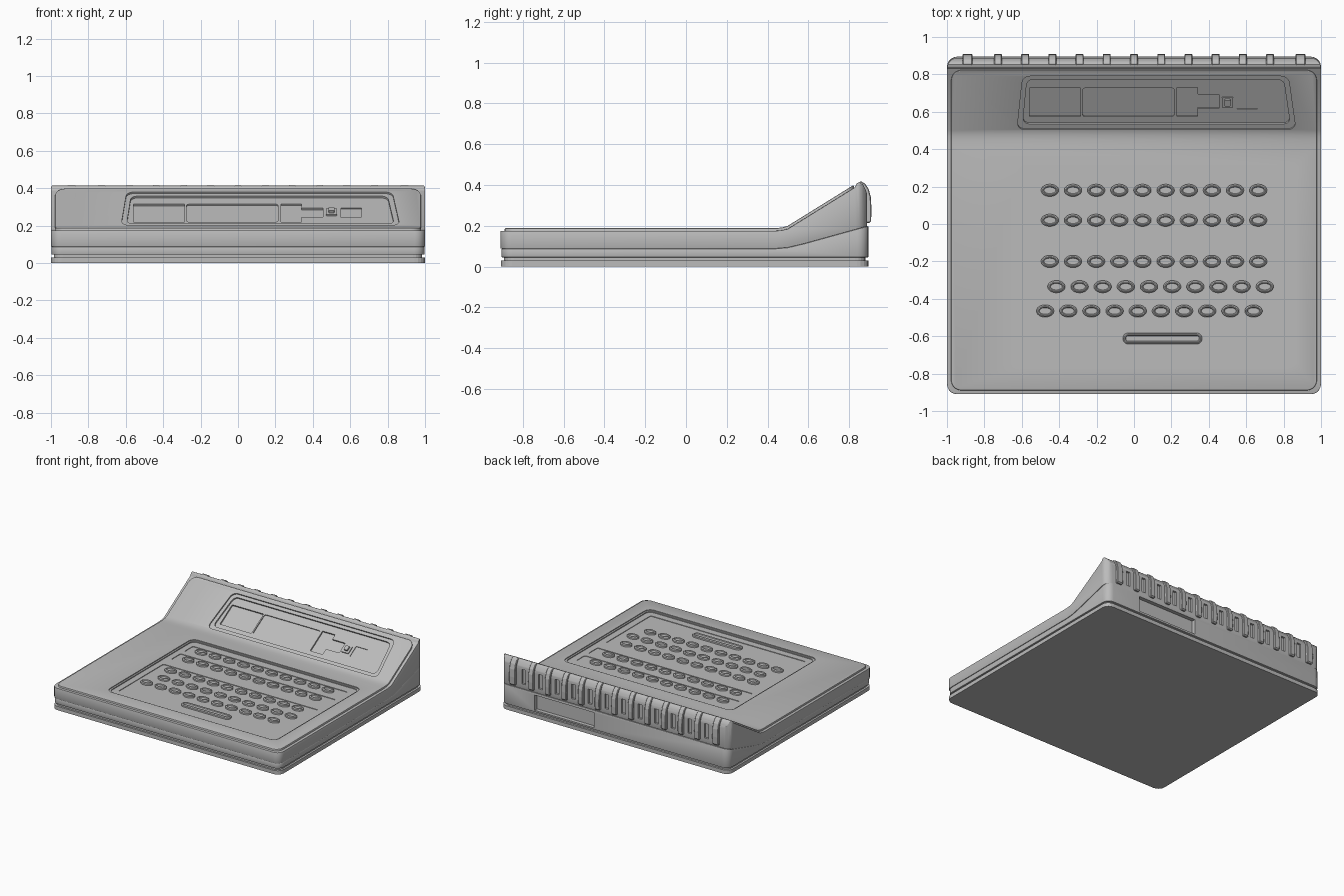
import bpy, bmesh, math
from mathutils import Matrix

cube = bpy.data.objects.get("Cube")
if cube:
    bpy.data.objects.remove(cube, do_unlink=True)

grey = bpy.data.materials.new("grey_plastic")
grey.use_nodes = True
grey.diffuse_color = (0.5, 0.5, 0.5, 1)
grey.node_tree.nodes["Principled BSDF"].inputs["Base Color"].default_value = (0.5, 0.5, 0.5, 1)

TILT = math.atan(0.62)
FLAT = Matrix.Identity(4)
SIDE = Matrix(((0, 0, 1, 0), (1, 0, 0, 0), (0, 1, 0, 0), (0, 0, 0, 1)))  # outline in y-z, depth along x
SLOPE = Matrix.Translation((0, 0.5, 0.2)) @ Matrix.Rotation(TILT, 4, 'X')
BACK = 0.888


def add(name, bm):
    bmesh.ops.recalc_face_normals(bm, faces=bm.faces)
    mesh = bpy.data.meshes.new(name)
    bm.to_mesh(mesh)
    bm.free()
    mesh.materials.append(grey)
    obj = bpy.data.objects.new(name, mesh)
    bpy.context.collection.objects.link(obj)
    return obj


def prism(name, outline, lo, hi, frame=FLAT, radius=0):
    """Extrude a 2D outline from lo to hi, optionally rounding its corners."""
    bm = bmesh.new()
    base = bm.faces.new([bm.verts.new((a, b, lo)) for a, b in outline])
    top = bmesh.ops.extrude_face_region(bm, geom=[base], use_keep_orig=True)["geom"]
    bmesh.ops.translate(bm, vec=(0, 0, hi - lo), verts=[v for v in top if isinstance(v, bmesh.types.BMVert)])
    if radius:
        walls = [e for e in bm.edges if abs(e.verts[0].co.z - e.verts[1].co.z) > 1e-5]
        bmesh.ops.bevel(bm, geom=walls, offset=radius, segments=5, profile=0.5, affect='EDGES')
    bm.transform(frame)
    return add(name, bm)


def rect(x0, x1, y0, y1):
    return [(x0, y0), (x1, y0), (x1, y1), (x0, y1)]


def on_slope(points):
    return [(x, (y - 0.5) / math.cos(TILT)) for x, y in points]


def apply(obj, kind, **settings):
    mod = obj.modifiers.new(kind.lower(), kind)
    for key, value in settings.items():
        setattr(mod, key, value)
    bpy.context.view_layer.objects.active = obj
    bpy.ops.object.modifier_apply(modifier=mod.name)


def combine(obj, tool, operation='DIFFERENCE'):
    apply(obj, 'BOOLEAN', object=tool, operation=operation, solver='EXACT')


def discard(obj):
    bpy.data.objects.remove(obj, do_unlink=True)


def rounded_case(name, profile, half, y0, y1, edge):
    """Side profile trimmed to a rounded plan, with softened edges."""
    obj = prism(name, profile, -1.1, 1.1, SIDE)
    plan = prism("plan_trim", rect(-half, half, y0, y1), -0.5, 1, FLAT, 0.055)
    combine(obj, plan, 'INTERSECT')
    discard(plan)
    apply(obj, 'BEVEL', width=edge, segments=2, limit_method='ANGLE', angle_limit=math.radians(40))
    return obj


# Bottom tray with a recessed groove above it
prism("base_plate", rect(-1, 1, -0.908, 0.895), 0, 0.03, FLAT, 0.055)
prism("base_groove", rect(-0.985, 0.985, -0.893, 0.88), 0.03, 0.046, FLAT, 0.05)

# Lower case, whose seam sweeps up toward the back
seam = [(-1, 0.088), (0.44, 0.088), (0.5, 0.093), (0.58, 0.112), (1, 0.228)]
lower = rounded_case("lower_case", [(-1, 0.045)] + seam + [(1, 0.045)], 0.997, -0.905, 0.895, 0.004)

# Upper shell with a raised ridge at the back
ridge = [(1, 0.3), (0.9, 0.315), (0.882, 0.375), (0.869, 0.4), (0.852, 0.414), (0.838, 0.408), (0.828, 0.388)]
shell_top = [(0.5, 0.185), (0.47, 0.178), (0.43, 0.174), (-1, 0.174)]
upper = rounded_case("upper_shell", seam + ridge + shell_top, 1.0, -0.91, BACK, 0.006)

# Deck: the keyboard level and the sloped instrument level
deck_top = [(-1, 0.188), (0.42, 0.188), (0.45, 0.189), (0.475, 0.192), (0.5, 0.2), (0.9, 0.448)]
deck_low = [(y, z - 0.06) for y, z in reversed(deck_top)]
deck = rounded_case("deck", deck_top + deck_low, 0.978, -0.89, 0.823, 0.006)

# Recesses: keyboard well, key row fields, instrument well and its windows
recesses = [
    (rect(-0.62, 0.865, -0.765, 0.315), 0.007, FLAT, 0.05),
    (rect(-0.607, 0.852, -0.752, 0.302), 0.0145, FLAT, 0.045),
    (rect(-0.56, 0.80, 0.125, 0.235), 0.019, FLAT, 0.015),
    (rect(-0.56, 0.80, -0.035, 0.08), 0.019, FLAT, 0.015),
    (rect(-0.56, 0.80, -0.70, -0.135), 0.019, FLAT, 0.015),
    (on_slope([(-0.625, 0.505), (0.865, 0.505), (0.825, 0.79), (-0.595, 0.79)]), 0.01, SLOPE, 0.04),
    (on_slope([(-0.595, 0.53), (0.835, 0.53), (0.80, 0.768), (-0.572, 0.768)]), 0.022, SLOPE, 0.035),
    (on_slope(rect(-0.56, -0.285, 0.562, 0.715)), 0.034, SLOPE, 0.004),
    (on_slope(rect(-0.275, 0.215, 0.562, 0.715)), 0.030, SLOPE, 0.015),
    (on_slope([(0.23, 0.562), (0.34, 0.562), (0.34, 0.605), (0.455, 0.605), (0.455, 0.682),
               (0.34, 0.682), (0.34, 0.718), (0.23, 0.718)]), 0.034, SLOPE, 0.002),
    (on_slope(rect(0.55, 0.66, 0.602, 0.682)), 0.027, SLOPE, 0.002),
]
for outline, depth, frame, radius in recesses:
    surface = 0.188 if frame is FLAT else 0
    cutter = prism("recess_cutter", outline, surface - depth, surface + 0.1, frame, radius)
    for part in (deck, upper):
        combine(part, cutter)
    discard(cutter)

# Toggle switch beside the windows
prism("switch_base", on_slope(rect(0.47, 0.53, 0.615, 0.668)), -0.03, -0.014, SLOPE, 0.004)
prism("switch_lever", on_slope(rect(0.485, 0.515, 0.628, 0.66)), -0.03, 0.0, SLOPE, 0.004)

# Vent slots along the back ridge
PITCH = 0.1455
for i in range(12):
    x = (i - 5.5) * PITCH
    cutter = prism("slot_cutter", rect(x - 0.017, x + 0.017, BACK - 0.016, 1), 0.235, 0.35)
    combine(upper, cutter)
    discard(cutter)

# Raised ribs between the slots
rib_profile = [(0.845, 0.38), (0.849, 0.416), (0.862, 0.416), (0.88, 0.405), (0.896, 0.38),
               (0.907, 0.34), (0.91, 0.28), (0.908, 0.222), (0.9, 0.214), (0.86, 0.214)]
ribs = [(i * PITCH, 0.021) for i in range(-5, 6)] + [(-0.89, 0.026), (0.89, 0.026)]
for x, half in ribs:
    rib = prism("back_rib", rib_profile, x - half, x + half, SIDE)
    apply(rib, 'BEVEL', width=0.004, segments=1, limit_method='ANGLE', angle_limit=math.radians(50))

# Connector bay in the back wall
bay = prism("bay_cutter", rect(0.18, 0.70, 0.865, 1), 0.06, 0.18)
combine(lower, bay)
discard(bay)


def key_cap(name, rx, ry, stretch=0):
    """Oval cap with a rounded rim and a dished top."""
    bm = bmesh.new()
    rows = []
    for inset, z in ((0, 0), (0, 0.013), (0.007, 0.019), (0.012, 0.019), (0.016, 0.013)):
        ring = []
        for k in range(28):
            a = math.tau * (k + 0.5) / 28
            shift = math.copysign(stretch, math.cos(a))
            ring.append(bm.verts.new((math.cos(a) * (rx - inset) + shift, math.sin(a) * (ry - inset), z)))
        rows.append(ring)
    for low, high in zip(rows, rows[1:]):
        for k in range(28):
            n = (k + 1) % 28
            bm.faces.new((low[k], low[n], high[n], high[k]))
    bm.faces.new(rows[0])
    bm.faces.new(rows[-1])
    return add(name, bm)


# Key rows and space bar
FIELD = 0.168
key = key_cap("key", 0.047, 0.033)
spots = [(start + i * 0.1238, y, FIELD)
         for start, y in ((-0.45, 0.18), (-0.45, 0.02), (-0.45, -0.20), (-0.415, -0.335), (-0.475, -0.465))
         for i in range(10)]
key.location = spots[0]
for spot in spots[1:]:
    twin = key.copy()
    twin.location = spot
    bpy.context.collection.objects.link(twin)
space = key_cap("space_bar", 0.03, 0.03, 0.182)
space.location = (0.152, -0.612, FIELD)

# Smooth rounded parts while keeping edges crisp
bpy.ops.object.select_all(action='DESELECT')
for obj in (key, space, lower, upper, deck):
    obj.select_set(True)
bpy.context.view_layer.objects.active = deck
bpy.ops.object.shade_smooth_by_angle(angle=math.radians(25))
